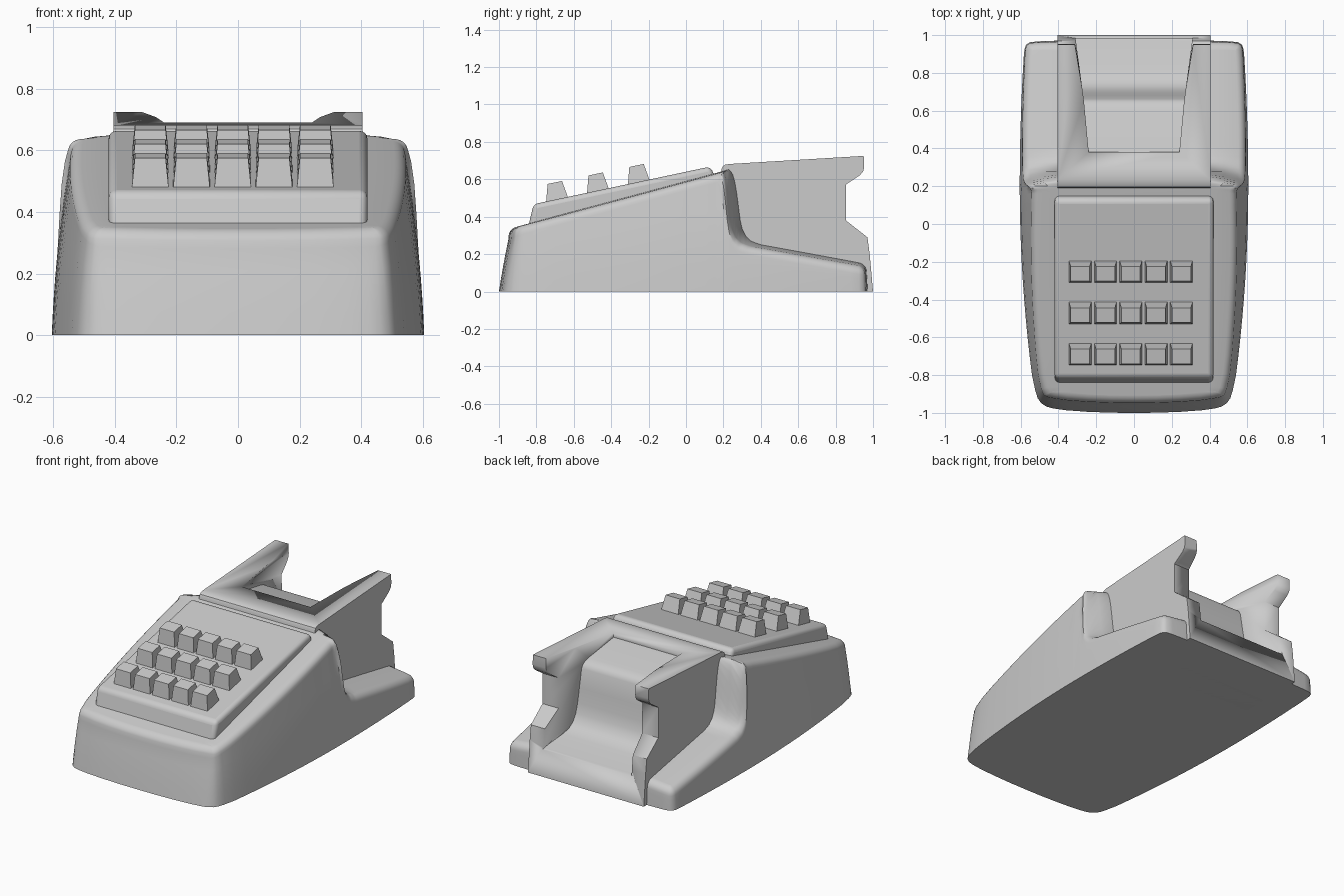
import bpy, bmesh, math
from mathutils import Vector

if "Cube" in bpy.data.objects:
    bpy.data.objects.remove(bpy.data.objects["Cube"])


def make_object(name, verts, faces, smooth=None):
    me = bpy.data.meshes.new(name)
    me.from_pydata([tuple(v) for v in verts], [], faces)
    bm = bmesh.new()
    bm.from_mesh(me)
    bmesh.ops.remove_doubles(bm, verts=bm.verts, dist=1e-5)
    bmesh.ops.recalc_face_normals(bm, faces=bm.faces)
    bm.to_mesh(me)
    bm.free()
    ob = bpy.data.objects.new(name, me)
    bpy.context.collection.objects.link(ob)
    if smooth:
        bpy.ops.object.select_all(action='DESELECT')
        bpy.context.view_layer.objects.active = ob
        ob.select_set(True)
        bpy.ops.object.shade_smooth_by_angle(angle=math.radians(smooth))
    return ob


def prism(name, profile, half_width, smooth=None):
    """Side profile (y, z) spanned across x; half_width is a function of y."""
    n = len(profile)
    verts = [(s * half_width(y), y, z) for s in (-1, 1) for y, z in profile]
    faces = [(i, (i + 1) % n, (i + 1) % n + n, i + n) for i in range(n)]
    faces += [tuple(range(n)), tuple(range(n, 2 * n))]
    return make_object(name, verts, faces, smooth)


def interp(table, t):
    for (a, u), (b, v) in zip(table, table[1:]):
        if t <= b:
            return u + (v - u) * (t - a) / (b - a)
    return table[-1][1]


# Housing: plan outline raised to a stepped top with a rounded rim
STEP = [(.20, .70), (.235, .65), (.25, .625), (.263, .58), (.275, .5), (.288, .39),
        (.30, .335), (.32, .295), (.35, .268), (.40, .25), (.95, .15), (1.1, .12)]


def top_height(x, y):
    front = .65 + .27 * (y - .22)
    yy = y + .4 * max(0, abs(x) - .42)
    back = 9 if yy < .2 else interp(STEP, yy)
    return min(front, back) - .06 * max(0, abs(x) - .42)


def side_width(y):
    d = y - .2
    return .605 - (.065 * d * d if d < 0 else .045 * d * d)


side_ys = [-.8 + .1 * i for i in range(9)] + [.1 + .01 * i for i in range(36)] + [.5, .6, .7, .8, .88]
half = [(0, -1), (.12, -.999), (.25, -.994), (.36, -.986), (.43, -.976), (.465, -.966),
        (.492, -.948), (.51, -.922), (.523, -.88)]
half += [(side_width(y), y) for y in side_ys]
half += [(.58, .925), (.572, .948), (.552, .962), (.51, .967), (.4, .971), (.2, .976), (0, .98)]
half = [Vector(p) for p in half]
n = len(half)
normals = []
for i in range(n):
    t = half[min(i + 1, n - 1)] - half[max(i - 1, 0)]
    nv = Vector((t.y, -t.x)).normalized()
    if i in (0, n - 1):
        nv = Vector((0, -1 if i == 0 else 1))
    normals.append(nv)

R = .04
rings = []
for k in range(12):
    ring = []
    for p, nv in zip(half, normals):
        h0 = top_height(p.x, p.y)
        wall = h0 - R
        lean = .04 + .11 * max(0, -nv.y)
        z = wall * min(k, 4) / 4
        inset = lean * z + .11 * z * z
        a = max(0, min(k - 4, 5)) / 5 * math.pi / 2
        q = p - nv * (inset + R * (1 - math.cos(a)))
        if k >= 10:
            q.x *= (.87, .74)[k - 10]
        h = top_height(q.x, q.y)
        if k > 4:
            z = h - R * (1 - math.sin(a))
        ring.append(Vector((max(q.x, 0), q.y, z)))
    rings.append(ring)
verts, faces = [], []
for s in (1, -1):
    base = len(verts)
    for r in rings:
        verts += [(s * v.x, v.y, v.z) for v in r]
    for k in range(len(rings) - 1):
        for i in range(n - 1):
            a = base + k * n + i
            faces.append((a, a + 1, a + n + 1, a + n))
m = len(rings) * n
for k in (0, len(rings) - 1):
    for i in range(n - 1):
        a = k * n + i
        quad = [a, a + 1, m + a + 1, m + a]
        if i == 0:
            quad = [a, a + 1, m + a + 1]
        elif i == n - 2:
            quad = [a, a + 1, m + a]
        faces.append(tuple(quad))
make_object("housing", verts, faces, 40)

# Raised sloping keyboard deck
deck = prism("key_deck", [(-.845, .34), (-.815, .467), (.13, .668), (.162, .60)], lambda y: .42, 35)
bev = deck.modifiers.new("rounding", 'BEVEL')
bev.width, bev.segments = .025, 4

# Keys: tapered blocks, leaning forward, three rows of five
for row in range(3):
    for col in range(5):
        cx, y0, z0 = -.285 + .134 * col, -.748 + .2185 * row, .485 + .0455 * row
        lower = [(-.06, 0, -.01), (.06, 0, -.01), (.06, .118, .015), (-.06, .118, .015)]
        upper = [(-.05, .008, .09), (.05, .008, .09), (.05, .085, .106), (-.05, .085, .106)]
        make_object(f"key_{row + 1}_{col + 1}",
                    [(cx + x, y0 + y, z0 + z) for x, y, z in lower + upper],
                    [(0, 1, 2, 3), (4, 5, 6, 7)] + [(i, (i + 1) % 4, (i + 1) % 4 + 4, i + 4) for i in range(4)])

# Rear paper holder block with shaped arms
holder = prism("paper_holder", [
    (.19, .02), (.19, .655), (.197, .67), (.21, .678), (.235, .682), (.95, .725), (.953, .665),
    (.947, .642), (.93, .622), (.855, .572), (.855, .38), (.97, .29), (.982, .2), (1, .0), (.5, .0)],
    lambda y: .405, 30)

# Channel cut between the arms
WIDTHS = [(.36, .238), (.38, .24), (.65, .265), (.8, .285), (.97, .318), (1.1, .325)]
channel = prism("channel_cutter", [
    (.38, .80), (.38, .662), (.6, .612), (.63, .602), (.65, .588), (.662, .565), (.68, .45),
    (.695, .36), (.71, .30), (.735, .252), (.77, .222), (.82, .205), (.97, .168), (1.1, .14), (1.1, .80),
    (.97, .80), (.8, .80), (.65, .80)], lambda y: interp(WIDTHS, y), 30)
channel.hide_render = True
channel.display_type = 'WIRE'
cut = holder.modifiers.new("channel", 'BOOLEAN')
cut.operation, cut.object, cut.solver = 'DIFFERENCE', channel, 'EXACT'
holder.modifiers.move(len(holder.modifiers) - 1, 0)
